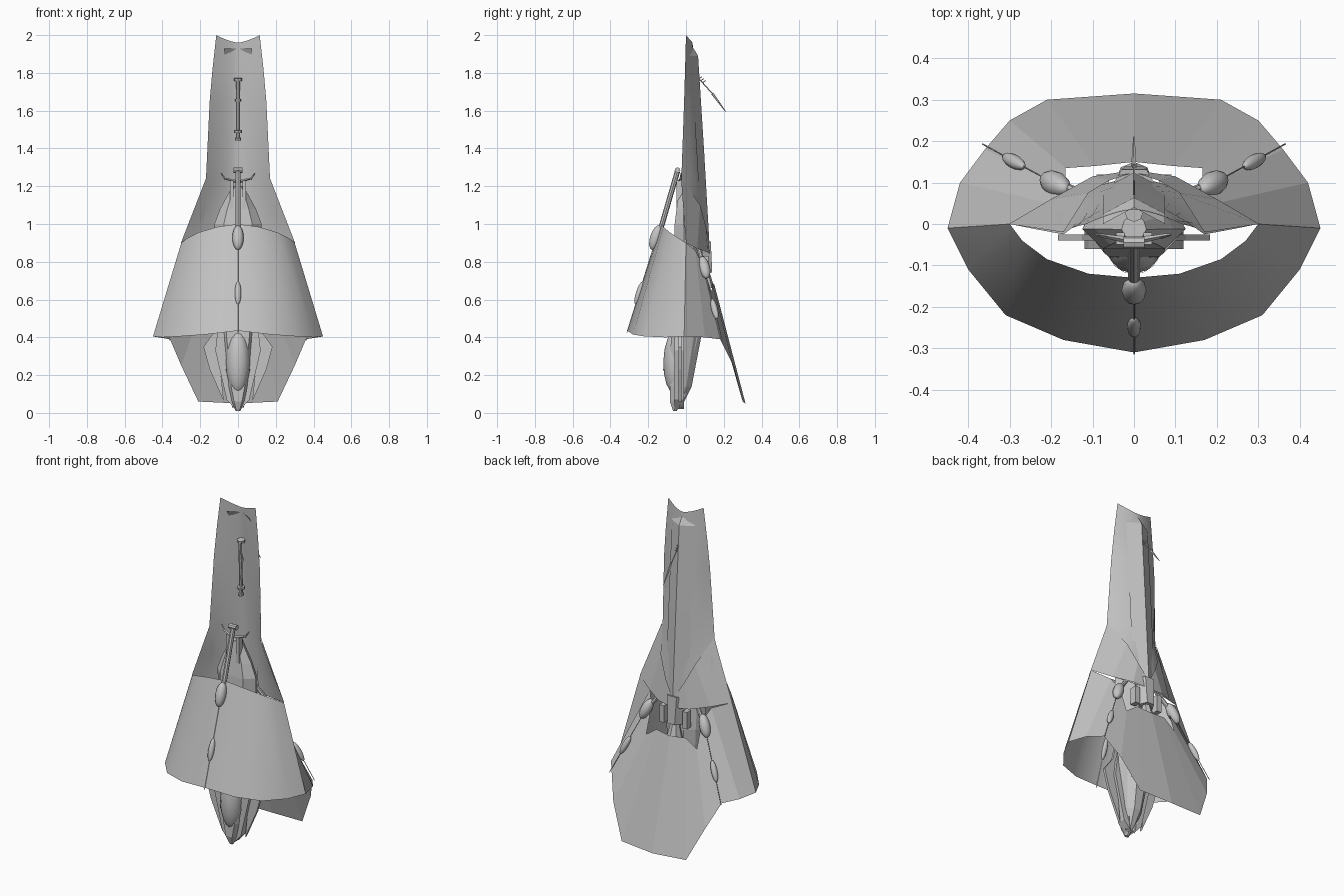
import bpy, math
from mathutils import Vector

if "Cube" in bpy.data.objects:
    bpy.data.objects.remove(bpy.data.objects["Cube"])

GREY = (0.55, 0.55, 0.55, 1)
hull_grey = bpy.data.materials.new("hull grey")
hull_grey.use_nodes = True
hull_grey.diffuse_color = GREY
hull_grey.node_tree.nodes["Principled BSDF"].inputs["Base Color"].default_value = GREY


def finish(obj, smooth=None):
    obj.data.materials.append(hull_grey)
    if smooth:
        bpy.ops.object.select_all(action='DESELECT')
        bpy.context.view_layer.objects.active = obj
        obj.select_set(True)
        bpy.ops.object.shade_smooth_by_angle(angle=math.radians(smooth))
    return obj


def mesh(name, verts, faces, smooth=None):
    me = bpy.data.meshes.new(name)
    me.from_pydata([tuple(v) for v in verts], [], faces)
    obj = bpy.data.objects.new(name, me)
    bpy.context.collection.objects.link(obj)
    return finish(obj, smooth)


def loft(name, rows, smooth=None, closed=False):
    """Skin a list of equal-length point rows; closed rows also get end caps."""
    n = len(rows[0])
    span = n if closed else n - 1
    faces = [(r * n + i, r * n + (i + 1) % n, (r + 1) * n + (i + 1) % n, (r + 1) * n + i)
             for r in range(len(rows) - 1) for i in range(span)]
    if closed:
        faces += [tuple(reversed(range(n))), tuple(range((len(rows) - 1) * n, len(rows) * n))]
    return mesh(name, [p for row in rows for p in row], faces, smooth)


def both_sides(half):
    """Extend a row that starts on the centre line to the other side."""
    return [(-x, y, z) for x, y, z in reversed(half[1:])] + half


def rod(name, a, b, r1, r2=None, sides=8):
    a, b = Vector(a), Vector(b)
    q = (b - a).to_track_quat('Z', 'Y')
    rows = []
    for p, r in ((a, r1), (b, r2 or r1)):
        rows.append([p + q @ Vector((r * math.cos(k * math.tau / sides),
                                     r * math.sin(k * math.tau / sides), 0)) for k in range(sides)])
    return loft(name, rows, 40, True)


def pod(name, centre, direction, length, radius):
    bpy.ops.mesh.primitive_uv_sphere_add(segments=12, ring_count=8, location=centre)
    obj = bpy.context.object
    obj.name = name
    obj.scale = (radius, radius, length)
    obj.rotation_mode = 'QUATERNION'
    obj.rotation_quaternion = Vector(direction).to_track_quat('Z', 'Y')
    finish(obj, 40)


def block(name, centre, size):
    bpy.ops.mesh.primitive_cube_add(size=1, location=centre)
    obj = bpy.context.object
    obj.name = name
    obj.scale = size
    finish(obj)


def plate(name, outline, y0, y1):
    """Slab with an outline in x and z, given depth in y."""
    loft(name, [[(x, y, z) for x, z in outline] for y in (y0, y1)], None, True)


# Tall trough-shaped tail: edge height, centre height, half width, edge y, centre y
tail = []
for ze, zc, w, ye, yc in ((2, 1.96, .115, 0, .035), (1.82, 1.8, .135, -.005, .045),
                          (1.65, 1.65, .15, -.01, .06), (1.23, 1.23, .17, -.025, .09),
                          (1.05, 1.05, .24, -.012, .1), (.9, .85, .3, 0, .11)):
    row = []
    for k in range(-6, 7):
        t = k / 6
        f = abs(t) ** 1.5
        row.append((w * t, yc + (ye - yc) * f, zc + (ze - zc) * f))
    tail.append(row)
loft("tail_shell", tail, 35)

# Shallow ridge along the back of the tail
ridge = [[(-.075, y - .04, z), (0, y, z), (.075, y - .04, z)]
         for z, y in ((1.93, .04), (1.89, .064), (1.4, .095), (.88, .125))]
loft("tail_ridge", ridge)

# Cape flaring from the tail edges to the skirt
cape_top = [(0, .125, .89), (.06, .105, .99), (.11, .075, 1.1), (.17, -.02, 1.24)]
cape_bottom = [(0, .13, .84), (.1, .115, .85), (.2, .06, .87), (.302, 0, .9)]
loft("tail_cape", [both_sides(cape_top), both_sides(cape_bottom)])

# Front skirt
front_top = [(0, -.13, 1), (.11, -.12, .985), (.21, -.085, .955), (.27, -.04, .925), (.3, 0, .9)]
front_rim = [(0, -.31, .435), (.17, -.28, .415), (.31, -.22, .405), (.4, -.11, .4), (.45, -.01, .405)]
loft("front_skirt", [both_sides(front_top), both_sides(front_rim)], 35)

# Rear skirt sides and long rear panel
rear_top = [(0, .15, .68), (.095, .14, .69), (.165, .135, .64), (.165, .085, .79), (.2, .05, .86), (.3, 0, .9)]
rear_rim = [(0, .315, .05), (.21, .3, .06), (.3, .25, .25), (.36, .18, .39), (.42, .1, .4), (.45, -.01, .405)]
loft("rear_skirt", [both_sides(rear_top), both_sides(rear_rim)])

# Fuselage: height, front y, back y, half width
sections = []
for z, yf, yb, w in ((.01, -.068, -.05, .012), (.06, -.085, -.01, .035), (.14, -.085, .03, .06),
                     (.4, -.08, .08, .1), (.7, -.07, .085, .12), (1, -.06, .06, .125),
                     (1.08, -.05, .045, .095), (1.2, -.035, .02, .03)):
    m, h = (yf + yb) / 2, (yb - yf) / 2
    sections.append([(w * x, m + h * y, z) for x, y in
                     ((-.6, -1), (.6, -1), (1, -.2), (.8, .5), (.35, 1), (-.35, 1), (-.8, .5), (-1, -.2))])
loft("fuselage", sections, None, True)

# Canopy and its frame
pod("canopy", (0, -.055, .27), (0, .02, 1), .17, .065)
canopy_ring = []
for z, r in ((.222, .064), (.232, .065)):
    canopy_ring.append([(r * math.cos(k * math.pi / 8), -.056 - r * math.sin(k * math.pi / 8), z)
                        for k in range(9)])
loft("canopy_frame", canopy_ring)

# Nose blades and side details
for side, s in (("left", 1), ("right", -1)):
    plate(side + "_outer_blade", [(s * x, z) for x, z in
          ((.09, .6), (.125, .43), (.183, .35), (.15, .23), (.075, .06), (.1, .3))], -.04, -.025)
    plate(side + "_inner_blade", [(s * x, z) for x, z in
          ((.07, .55), (.11, .42), (.12, .33), (.06, .07), (.015, .02), (.05, .2))], -.06, -.01)
    rod(side + "_rear_fin", (s * .06, .06, .5), (s * .02, -.03, .03), .025, .012, 4)
    block(side + "_shoulder_block", (s * .033, -.035, 1.15), (.02, .03, .16))
    rod(side + "_fork", (s * .01, -.04, 1.225), (s * .065, -.03, 1.24), .008, .005, 4)
    rod(side + "_fork_tip", (s * .065, -.03, 1.235), (s * .09, -.025, 1.27), .006, .003, 4)
    block(side + "_hub_fin", (s * .075, .1, .78), (.03, .04, .1))

    # Rear outrigger with two pods
    inner, outer, end = Vector((s * .19, .097, .77)), Vector((s * .29, .151, .55)), Vector((s * .365, .193, .385))
    rod(side + "_outrigger_arm", (s * .07, .05, .93), inner, .012)
    rod(side + "_outrigger_rod", inner, end, .002, sides=5)
    pod(side + "_inner_pod", inner, end - inner, .065, .03)
    pod(side + "_outer_pod", outer, end - inner, .06, .017)

# Front outrigger
down = Vector((0, -.18, -.56))
rod("front_arm", (0, -.045, 1.28), (0, -.135, .97), .014)
rod("front_arm_joint", (-.025, -.045, 1.285), (.025, -.045, 1.285), .015)
rod("front_rod", (0, -.15, .95), (0, -.313, .425), .002, sides=5)
pod("front_inner_pod", (0, -.16, .928), down, .068, .03)
pod("front_outer_pod", (0, -.248, .635), down, .064, .017)

# Rear hub and nozzle
rod("rear_hub", (0, .08, .9), (0, .1, .74), .06, .045, 6)
rod("rear_nozzle", (0, .1, .76), (0, .105, .66), .02, .045, 8)

# Mast inside the trough, with clamps
rod("inner_mast", (0, .03, 1.45), (0, .02, 1.77), .01)
for z, r in ((1.45, .016), (1.49, .022), (1.655, .015), (1.765, .022)):
    rod("mast_clamp", (0, .028, z - .007), (0, .027, z + .007), r)

# Trailing antenna on the back
rod("rear_antenna", (0, .05, 1.79), (0, .14, 1.69), .003, sides=5)
rod("rear_antenna_tip", (0, .14, 1.69), (0, .21, 1.595), .007, .002, 5)
for y in (.07, .08, .09):
    rod("antenna_spike", (0, y, 1.84 - y), (0, y + .015, 1.85 - y), .002, sides=4)
